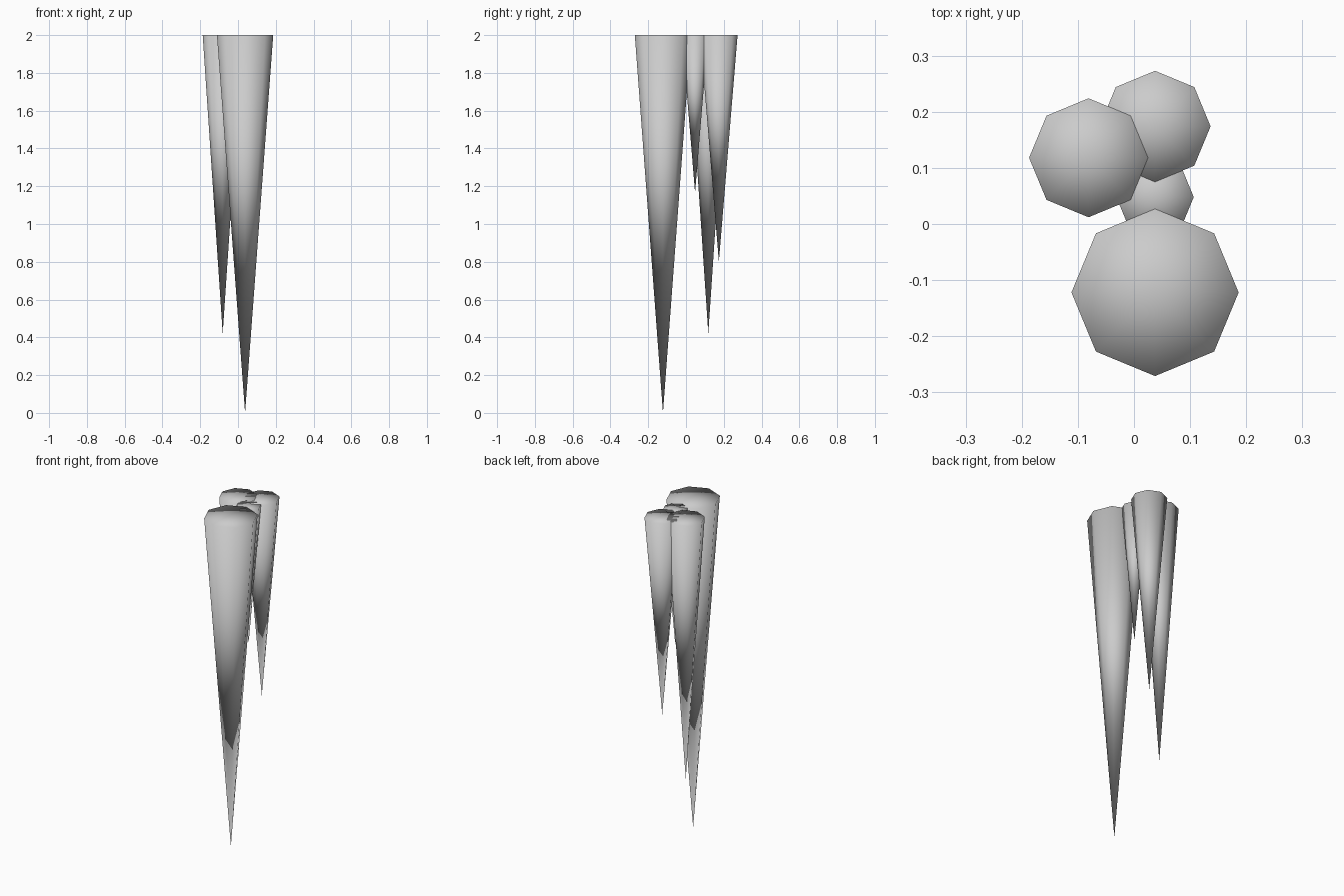
import bpy

if "Cube" in bpy.data.objects:
    bpy.data.objects.remove(bpy.data.objects["Cube"])

TOP = 2.0


def icicle(name, x, y, radius, tip_z):
    """Eight-sided spike hanging from the flat top down to its tip."""
    bpy.ops.mesh.primitive_cone_add(
        vertices=8, radius1=0.0, radius2=radius, depth=TOP - tip_z,
        end_fill_type='TRIFAN', location=(x, y, (TOP + tip_z) / 2))
    obj = bpy.context.object
    obj.name = name
    bpy.ops.object.shade_smooth()
    return obj


# Cluster of four icicles, longest to shortest
icicle("icicle_long", 0.0375, -0.122, 0.149, 0.0)
icicle("icicle_medium", -0.081, 0.118, 0.106, 0.42)
icicle("icicle_short", 0.0375, 0.174, 0.099, 0.80)
icicle("icicle_tiny", 0.0375, 0.048, 0.069, 1.165)
